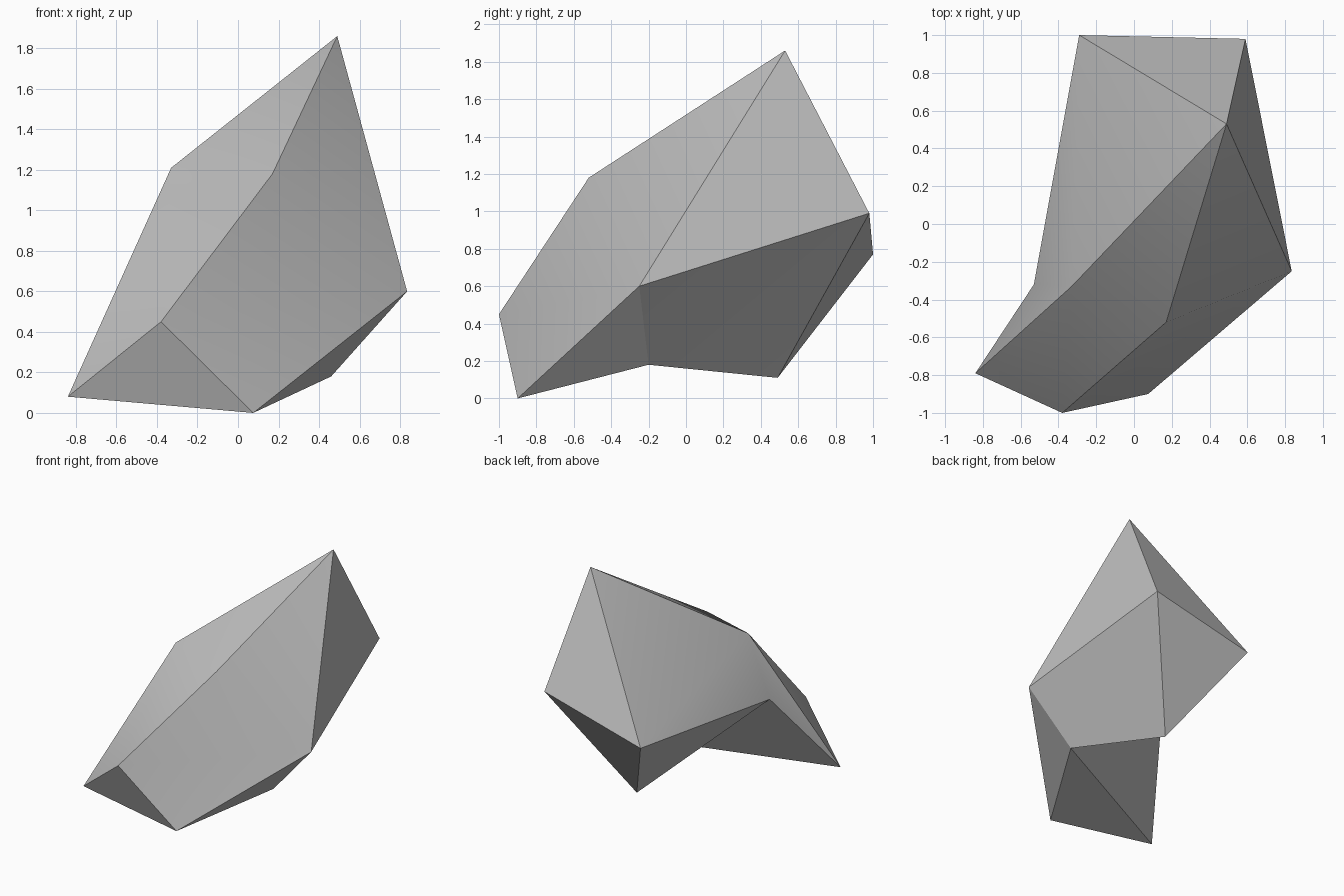
import bpy
import bmesh
import math

default_cube = bpy.data.objects.get("Cube")
if default_cube:
    bpy.data.objects.remove(default_cube, do_unlink=True)


def make_material(name, color):
    """One flat colour for both the viewport and a render."""
    material = bpy.data.materials.new(name)
    material.use_nodes = True
    material.diffuse_color = color
    shader = material.node_tree.nodes["Principled BSDF"]
    shader.inputs["Base Color"].default_value = color
    shader.inputs["Roughness"].default_value = 0.9
    return material


# Corners of the boulder, one letter each
corners = {
    "A": (0.49, 0.53, 1.86),    # peak
    "B": (0.17, -0.52, 1.18),   # front shoulders
    "C": (-0.33, -0.33, 1.21),
    "D": (-0.84, -0.79, 0.08),  # foot
    "E": (-0.38, -1.00, 0.45),
    "F": (0.075, -0.90, 0.00),
    "G": (0.835, -0.25, 0.60),  # side
    "H": (0.46, -0.20, 0.18),   # underside
    "I": (0.10, 0.49, 0.11),
    "J": (0.59, 0.98, 0.99),    # back
    "K": (-0.29, 1.00, 0.77),
    "L": (-0.53, -0.32, 0.73),  # hollow above the foot
}

# Facets, grouped by the side they face
facets = {
    "front": "ABG BEG EFG CEB ACB DFE CDE",
    "back": "AKC KLC CLD AJK KJI KIL",
    "side": "AGJ GHJ GFH",
    "underside": "JHI LIH LHD DHF",
}


def build_rock(name, material):
    bm = bmesh.new()
    verts = {key: bm.verts.new(point) for key, point in corners.items()}
    for group in facets.values():
        for facet in group.split():
            bm.faces.new([verts[key] for key in facet])
    bmesh.ops.recalc_face_normals(bm, faces=bm.faces)
    mesh = bpy.data.meshes.new(name)
    bm.to_mesh(mesh)
    bm.free()
    mesh.materials.append(material)
    rock = bpy.data.objects.new(name, mesh)
    bpy.context.collection.objects.link(rock)
    return rock


stone_grey = make_material("stone grey", (0.5, 0.5, 0.5, 1.0))
boulder = build_rock("boulder", stone_grey)

# Soften only the shallow creases between facets
bpy.ops.object.select_all(action="DESELECT")
boulder.select_set(True)
bpy.context.view_layer.objects.active = boulder
bpy.ops.object.shade_smooth_by_angle(angle=math.radians(30))
